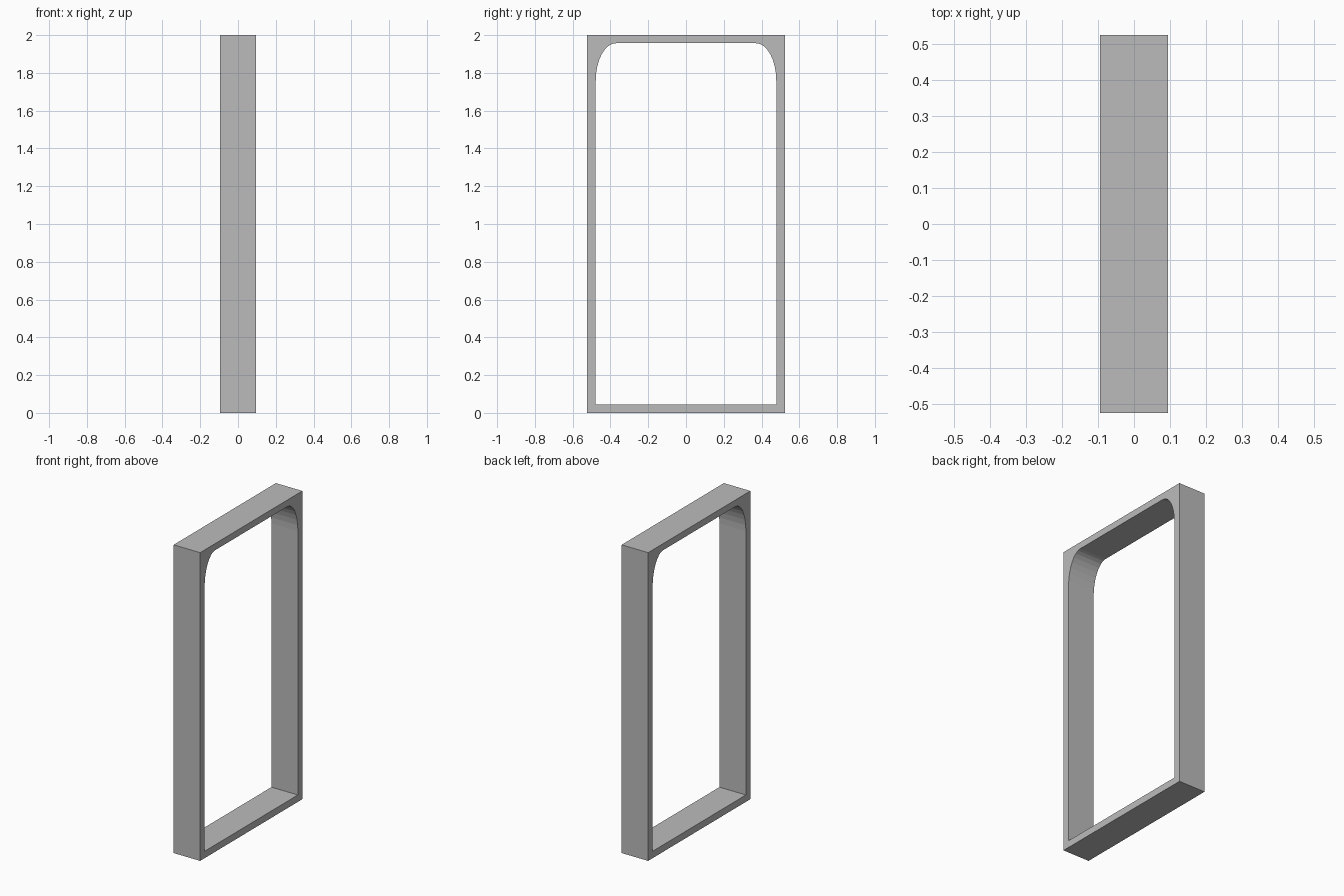
import bpy, bmesh
from math import sin, cos, pi

if "Cube" in bpy.data.objects:
    bpy.data.objects.remove(bpy.data.objects["Cube"], do_unlink=True)

DEPTH = 0.19              # thickness along x
HALF_W, HEIGHT = 0.524, 2.0
IN_W, IN_BOTTOM, IN_TOP = 0.478, 0.045, 1.957
ARC_W, ARC_H, STEPS = 0.107, 0.2, 8

grey = bpy.data.materials.new("plain grey")
grey.use_nodes = True
colour = (0.5, 0.5, 0.5, 1)
grey.diffuse_color = colour
grey.node_tree.nodes["Principled BSDF"].inputs["Base Color"].default_value = colour


def add_loop(bm, points):
    verts = [bm.verts.new((-DEPTH / 2, y, z)) for y, z in points]
    return [bm.edges.new((v, verts[i - 1])) for i, v in enumerate(verts)]


# Rectangular outline, and an opening with elliptical upper corners
outline = [(-HALF_W, 0), (HALF_W, 0), (HALF_W, HEIGHT), (-HALF_W, HEIGHT)]
angles = [i * pi / 2 / STEPS for i in range(STEPS + 1)]
corner = [(IN_W - ARC_W + ARC_W * cos(a), IN_TOP - ARC_H + ARC_H * sin(a)) for a in angles]
opening = [(-IN_W, IN_BOTTOM), (IN_W, IN_BOTTOM)] + corner + [(-y, z) for y, z in reversed(corner)]

# Fill between the loops, then extrude to full depth
bm = bmesh.new()
edges = add_loop(bm, outline) + add_loop(bm, opening)
bmesh.ops.triangle_fill(bm, edges=edges, use_beauty=True)
result = bmesh.ops.extrude_face_region(bm, geom=bm.faces[:], use_keep_orig=True)
moved = [v for v in result["geom"] if isinstance(v, bmesh.types.BMVert)]
bmesh.ops.translate(bm, verts=moved, vec=(DEPTH, 0, 0))
bmesh.ops.recalc_face_normals(bm, faces=bm.faces[:])

mesh = bpy.data.meshes.new("door_frame")
bm.to_mesh(mesh)
bm.free()
mesh.materials.append(grey)
frame = bpy.data.objects.new("door_frame", mesh)
bpy.context.collection.objects.link(frame)
